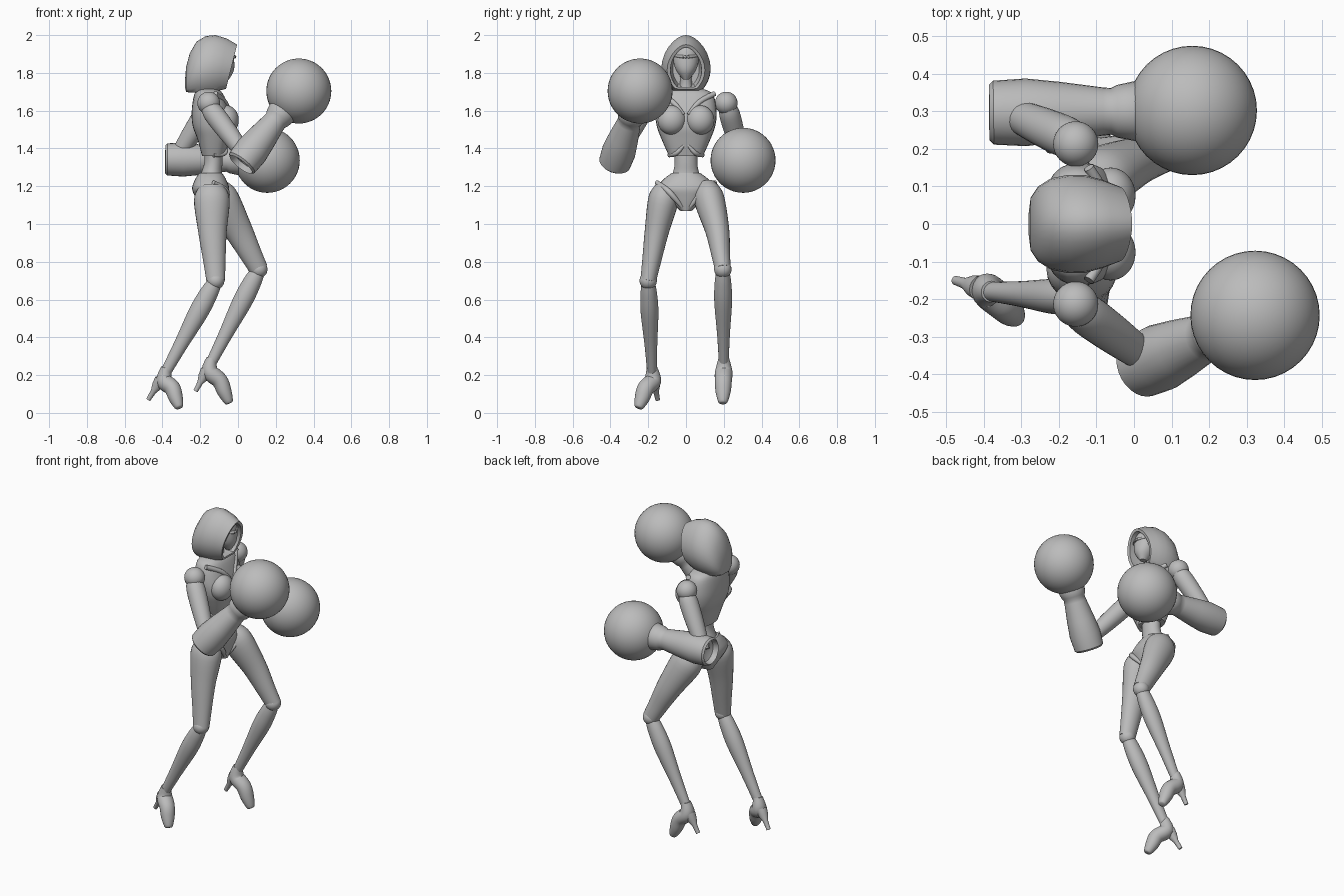
import bpy, math
from mathutils import Vector

cube = bpy.data.objects.get("Cube")
if cube:
    bpy.data.objects.remove(cube)

grey = bpy.data.materials.new("plain_grey")
grey.use_nodes = True
COLOUR = (0.5, 0.5, 0.5, 1)
grey.diffuse_color = COLOUR
grey.node_tree.nodes["Principled BSDF"].inputs["Base Color"].default_value = COLOUR
SIDES = 28
ANGLES = [2 * math.pi * i / SIDES for i in range(SIDES)]


def finish(obj, name, angle=40):
    obj.name = name
    obj.data.materials.append(grey)
    bpy.ops.object.select_all(action='DESELECT')
    obj.select_set(True)
    bpy.context.view_layer.objects.active = obj
    bpy.ops.object.mode_set(mode='EDIT')
    bpy.ops.mesh.select_all(action='SELECT')
    bpy.ops.mesh.normals_make_consistent(inside=False)
    bpy.ops.object.mode_set(mode='OBJECT')
    bpy.ops.object.shade_smooth_by_angle(angle=math.radians(angle))
    return obj


def skin(name, rings):
    """Join equal rings of points into a capped surface."""
    n = len(rings[0])
    verts = [p for ring in rings for p in ring]
    faces = [(k * n + i, k * n + (i + 1) % n, (k + 1) * n + (i + 1) % n, (k + 1) * n + i)
             for k in range(len(rings) - 1) for i in range(n)]
    faces += [tuple(range(n)), tuple(range(len(verts) - n, len(verts)))]
    mesh = bpy.data.meshes.new(name)
    mesh.from_pydata(verts, [], faces)
    obj = bpy.data.objects.new(name, mesh)
    bpy.context.collection.objects.link(obj)
    return finish(obj, name)


def smooth_rows(rows, steps=5):
    """Catmull-Rom interpolation of rows of numbers."""
    rows = [Vector(r) for r in rows]
    ext = [rows[0]] + rows + [rows[-1]]
    out = []
    for a, b, c, d in zip(ext, ext[1:], ext[2:], ext[3:]):
        for s in range(steps):
            t = s / steps
            out.append(b + (c - a) * (t / 2) + (a * 2 - b * 5 + c * 4 - d) * (t * t / 2)
                       + (b * 3 - a - c * 3 + d) * (t ** 3 / 2))
    return out + [rows[-1]]


def ring(centre, axis, r, ratio=1):
    side = Vector((0, 1, 0)).cross(axis).normalized()
    up = axis.cross(side).normalized()
    return [centre + side * (r * ratio * math.cos(a)) + up * (r * math.sin(a)) for a in ANGLES]


def tube(name, rows, ratio=1):
    """Limb through (x, y, z, radius) rows."""
    pts = smooth_rows(rows)
    rings = []
    for i, p in enumerate(pts):
        axis = (pts[min(i + 1, len(pts) - 1)] - pts[max(i - 1, 0)]).xyz.normalized()
        rings.append(ring(p.xyz, axis, p.w, ratio))
    return skin(name, rings)


def turned(name, a, b, profile):
    """Lathe a (fraction, radius) profile about the line a-b."""
    a, b = Vector(a), Vector(b)
    return skin(name, [ring(a.lerp(b, t), (b - a).normalized(), r) for t, r in profile])


def body(name, rows, power=2.0):
    """Upright body part through (z, centre x, depth, half width) rows."""
    rings = []
    for z, cx, rx, ry in [(v[0], v[1], v[2], v[3]) for v in smooth_rows(rows)]:
        loop = []
        for a in ANGLES:
            c, s = math.cos(a), math.sin(a)
            loop.append(Vector((cx + rx * math.copysign(abs(c) ** (2 / power), c),
                                ry * math.copysign(abs(s) ** (2 / power), s), z)))
        rings.append(loop)
    return skin(name, rings)


def ball(name, centre, size):
    bpy.ops.mesh.primitive_uv_sphere_add(segments=40, ring_count=24, location=centre)
    obj = bpy.context.object
    obj.scale = size if isinstance(size, tuple) else (size,) * 3
    bpy.ops.object.transform_apply(location=False, rotation=False, scale=True)
    return finish(obj, name, 60)


# Torso, waist and pelvis
body("ribcage", [(1.72, -.16, .04, .07), (1.69, -.155, .075, .14), (1.6, -.145, .1, .162),
                 (1.52, -.135, .105, .155), (1.45, -.13, .085, .13), (1.36, -.13, .06, .09)], 2.5)
body("waist", [(1.42, -.13, .05, .065), (1.33, -.13, .048, .06), (1.27, -.14, .055, .07),
               (1.22, -.145, .07, .1)])
body("pelvis", [(1.27, -.145, .06, .075), (1.24, -.145, .08, .115), (1.19, -.145, .098, .155),
                (1.14, -.14, .085, .11), (1.07, -.13, .055, .03)], 2.2)
body("neck", [(1.82, -.13, .035, .033), (1.74, -.14, .034, .032), (1.66, -.15, .05, .06)])
for side, label in ((1, "left"), (-1, "right")):
    ball(label + "_chest_plate", (-.062, side * .075, 1.55), (.066, .075, .078))
    tube(label + "_collar_ridge", [(-.035, side * .012, 1.58, .008), (-.07, side * .07, 1.645, .014),
                                   (-.12, side * .15, 1.69, .014)])
    tube(label + "_rib_edge", [(-.062, side * .01, 1.42, .008), (-.07, side * .05, 1.375, .012),
                               (-.13, side * .088, 1.365, .012)])
    tube(label + "_hip_band", [(-.08, side * .02, 1.09, .01), (-.06, side * .09, 1.17, .016),
                               (-.13, side * .155, 1.22, .012)])
    ball(label + "_shoulder", (-.155, side * .213, 1.64), .06)

# Head: face mask, brow and hood with recessed opening
body("face_mask", [(1.96, -.09, .03, .03), (1.92, -.085, .055, .058), (1.86, -.08, .06, .066),
                   (1.81, -.075, .052, .05), (1.765, -.07, .022, .016)])
tube("mask_brow", [(-.05, -.058, 1.89, .006), (-.018, 0, 1.885, .009), (-.05, .058, 1.89, .006)])


def hood_ring(x, w, top, shear, bottom):
    mid = bottom + (top - bottom) * .42
    loop = []
    for a in ANGLES:
        c, s = math.cos(a), math.sin(a)
        z = mid + c * (top - mid) if c > 0 else mid + max(c * 1.25, -1) * (mid - bottom)
        width = w * (1 - .18 * max(c, 0) ** 2 if c > 0 else 1 - .12 * c * c)
        loop.append(Vector((x - shear * (top - z), s * width, z)))
    return loop


hood_rows = [(-.28, .03, 1.77, 0, 1.72), (-.275, .07, 1.83, 0, 1.7), (-.255, .1, 1.905, 0, 1.695),
             (-.22, .122, 1.965, 0, 1.695), (-.17, .131, 1.995, .02, 1.695),
             (-.12, .13, 2.0, .06, 1.7), (-.06, .118, 1.982, .16, 1.705),
             (-.005, .1, 1.95, .25, 1.715), (-.012, .083, 1.935, .25, 1.725),
             (-.07, .08, 1.94, .2, 1.725), (-.13, .07, 1.93, .05, 1.74)]
skin("hood", [hood_ring(*row) for row in hood_rows])

# Arms: slim upper arm, flared gauntlet and large round glove
cuff = [(.09, .03), (.06, .065), (0, .074), (.02, .085), (.18, .09), (.35, .08),
        (.56, .064), (.6, .062), (.63, .07), (.72, .08), (.8, .06)]
arms = {"right": ((.015, -.38, 1.315), (.322, -.243, 1.704)),
        "left": ((-.385, .296, 1.342), (.155, .302, 1.337))}
for label, (elbow, hand) in arms.items():
    side = 1 if label == "left" else -1
    shoulder = Vector((-.155, side * .22, 1.62))
    tip = Vector(elbow).lerp(Vector(hand), .1)
    rows = [(*shoulder.lerp(tip, t), r) for t, r in
            ((0, .045), (.15, .055), (.5, .052), (.85, .043), (1, .035))]
    tube(label + "_upper_arm", rows)
    turned(label + "_gauntlet", elbow, hand, cuff)
    ball(label + "_round_glove", hand, .172)

# Legs: thigh, knee, shin and high heeled shoe, as joint positions
legs = {"right": ((-.14, -.105, 1.2), (-.135, -.155, .96), (-.118, -.2, .7),
                  (-.38, -.18, .22), (-.31, -.252, .025), (-.475, -.15, .07)),
        "left": ((-.13, .105, 1.2), (.0, .165, .97), (.11, .195, .76),
                 (-.14, .2, .27), (-.045, .195, .05), (-.225, .2, .115))}
for label, joints in legs.items():
    hip, mid, knee, ankle, toe, heel = [Vector(j) for j in joints]
    tube(label + "_thigh", [(*hip, .055), (*hip.lerp(mid, .3), .08), (*mid, .064),
                            (*mid.lerp(knee, .6), .05), (*knee, .042)], 1.18)
    ball(label + "_knee", knee, .046)
    tube(label + "_shin", [(*knee.lerp(ankle, t), r) for t, r in
                           ((.03, .036), (.15, .044), (.35, .047), (.7, .034), (1, .026))], 1.1)
    back = ankle.lerp(heel, .4)
    ball_of_foot = ankle.lerp(toe, .72)
    tube(label + "_shoe", [(*(ankle + Vector((0, 0, .02))), .028),
                           (*(ankle.lerp(back, .25) - Vector((0, 0, .035))), .046),
                           (*ankle.lerp(toe, .45), .045), (*ball_of_foot, .04),
                           (*toe.lerp(ball_of_foot, .15), .025), (*toe, .012)], .95)
    turned(label + "_heel", ankle.lerp(heel, .3), heel, [(0, .034), (.3, .028), (.6, .015), (1, .012)])
